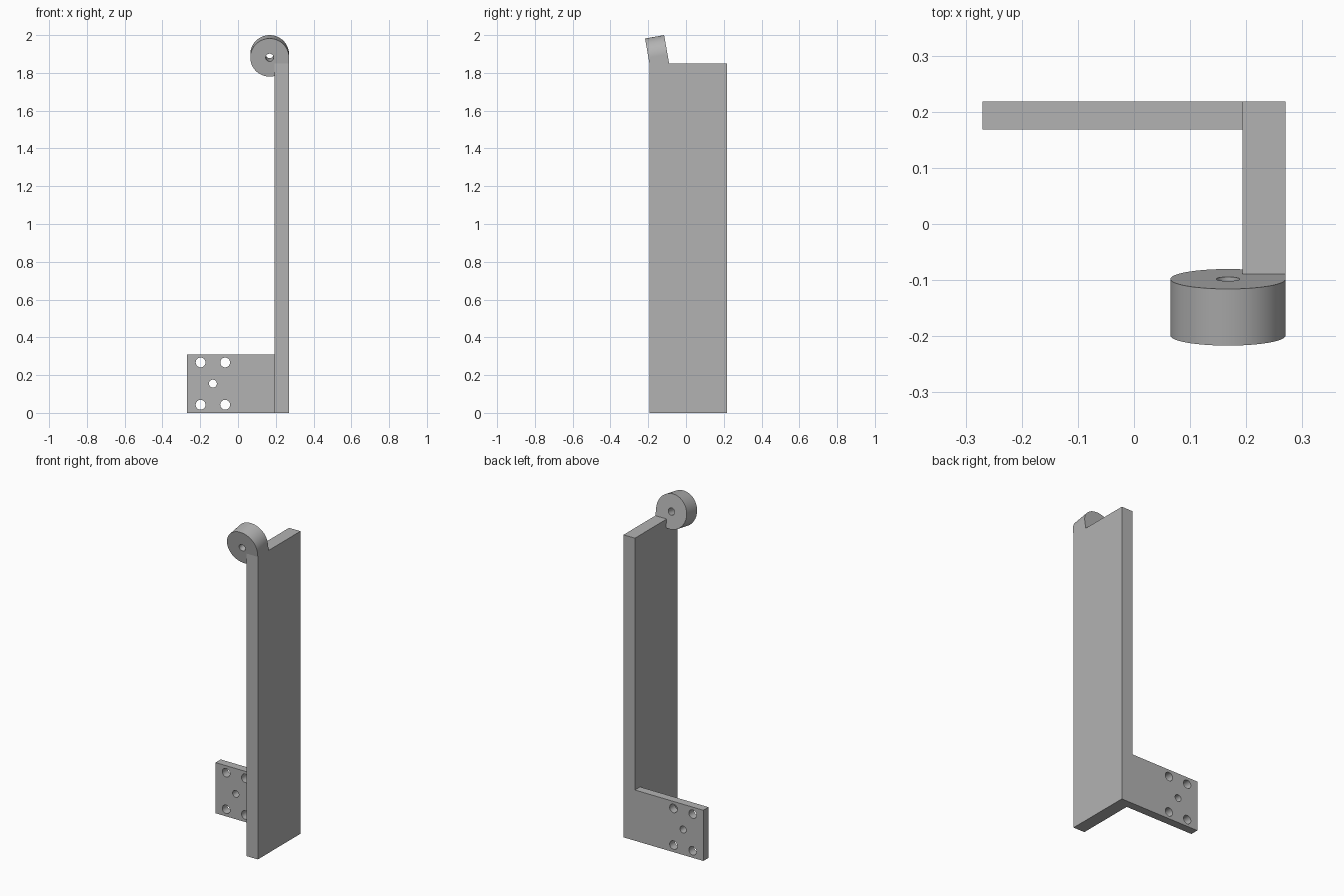
import bpy, bmesh, math
from mathutils import Matrix, Vector

cube = bpy.data.objects.get("Cube")
if cube:
    bpy.data.objects.remove(cube, do_unlink=True)

grey = bpy.data.materials.new("plain grey")
grey.use_nodes = True
grey.diffuse_color = (0.45, 0.45, 0.45, 1)
grey.node_tree.nodes["Principled BSDF"].inputs["Base Color"].default_value = grey.diffuse_color


def finish(name, bm):
    bmesh.ops.recalc_face_normals(bm, faces=bm.faces)
    mesh = bpy.data.meshes.new(name)
    bm.to_mesh(mesh)
    bm.free()
    mesh.materials.append(grey)
    obj = bpy.data.objects.new(name, mesh)
    bpy.context.collection.objects.link(obj)
    return obj


def prism(name, outline, offset):
    """Close an outline into a face and extrude it along offset."""
    bm = bmesh.new()
    face = bm.faces.new([bm.verts.new(p) for p in outline])
    moved = bmesh.ops.extrude_face_region(bm, geom=[face], use_keep_orig=True)["geom"]
    bmesh.ops.translate(bm, vec=offset, verts=[v for v in moved if isinstance(v, bmesh.types.BMVert)])
    return finish(name, bm)


def cylinder(name, centre, radius, depth, tilt, sides):
    """Cylinder along y, its back end raised by tilt."""
    bm = bmesh.new()
    turn = Matrix.Translation(centre) @ Matrix.Rotation(math.pi / 2 + tilt, 4, "X")
    bmesh.ops.create_cone(bm, cap_ends=True, segments=sides, radius1=radius,
                          radius2=radius, depth=depth, matrix=turn)
    return finish(name, bm)


def drill(target, cutters):
    bpy.context.view_layer.objects.active = target
    for cutter in cutters:
        mod = target.modifiers.new("hole", "BOOLEAN")
        mod.operation, mod.solver, mod.object = "DIFFERENCE", "EXACT", cutter
        bpy.ops.object.modifier_apply(modifier=mod.name)
        bpy.data.objects.remove(cutter, do_unlink=True)
    bpy.ops.object.select_all(action="DESELECT")
    target.select_set(True)
    bpy.ops.object.shade_smooth_by_angle(angle=math.radians(30))


tilt = math.radians(10)
inner, outer, back, top = 0.193, 0.27, 0.218, 1.85
radius, depth = 0.1025, 0.1025
hub = Vector((outer - radius, -0.1485, 1.89))
axis = Vector((0, math.cos(tilt), math.sin(tilt)))
tab_back, tab_front = hub + axis * depth / 2, hub - axis * depth / 2


def on_top(p):
    """y where a tilted tab face through p reaches the arm top."""
    return p.y + (p.z - top) * math.tan(tilt)


# Upright arm with its short tilted tab
profile = [(on_top(tab_front), 0), (back, 0), (back, top), (on_top(tab_back), top),
           (tab_back.y, tab_back.z), (tab_front.y, tab_front.z), (on_top(tab_front), top)]
prism("upright_arm", [(inner, y, z) for y, z in profile], (outer - inner, 0, 0))

# Tilted round boss with a bore
boss = cylinder("round_boss", hub, radius, depth, tilt, 96)
drill(boss, [cylinder("bore_cutter", hub, 0.021, 0.3, tilt, 32)])

# Mounting plate with five holes
plate = prism("mounting_plate", [(x, back, z) for x, z in
              [(-outer, 0), (inner, 0), (inner, 0.31), (-outer, 0.31)]], (0, -0.05, 0))
holes = [(x, z, 0.026) for x in (-0.198, -0.068) for z in (0.043, 0.267)] + [(-0.133, 0.155, 0.021)]
drill(plate, [cylinder("hole_cutter", (x, 0.193, z), r, 0.2, 0, 32) for x, z, r in holes])
